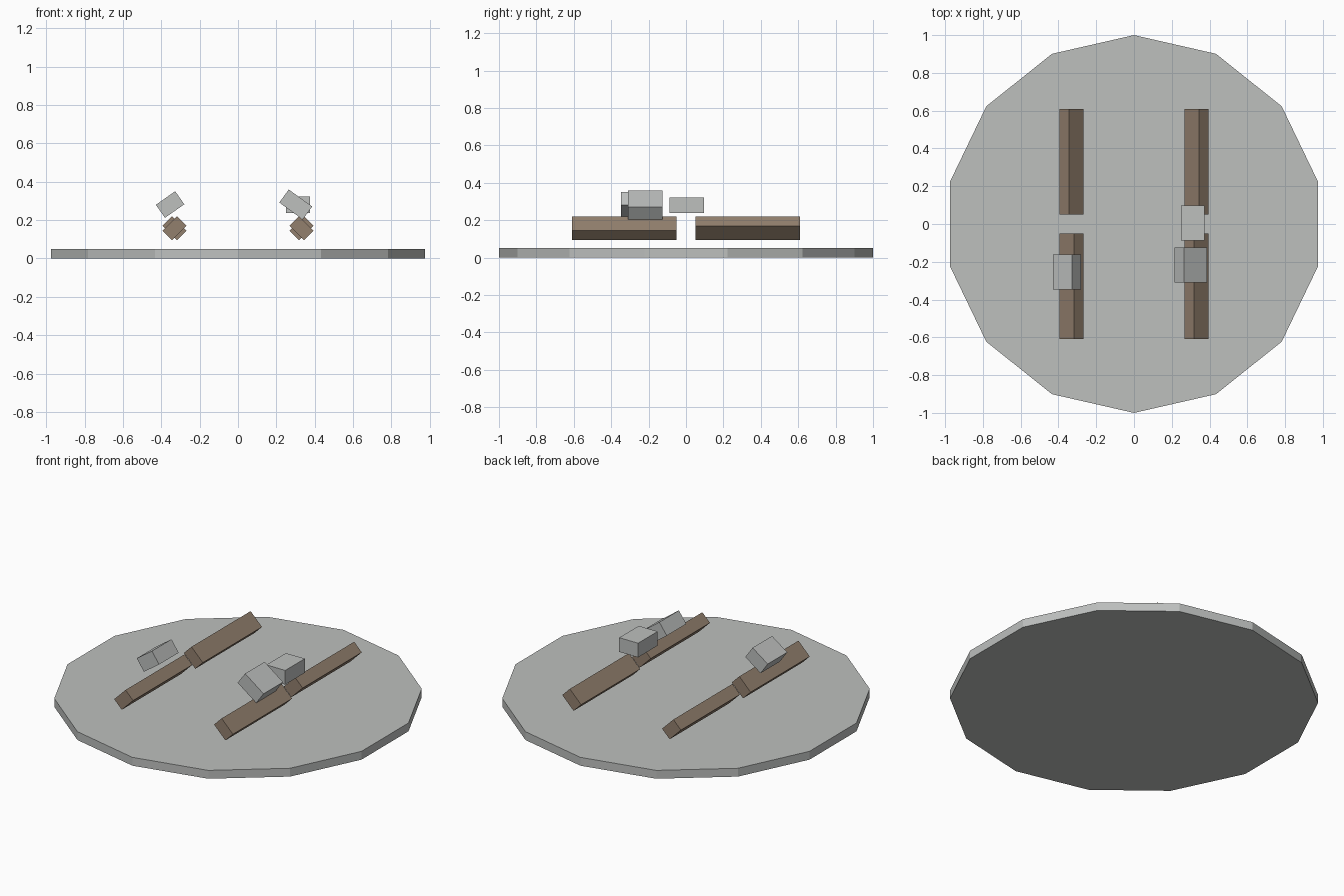
import bpy
import bmesh
from math import sin, cos, pi, radians
from mathutils import Matrix, Vector

cube = bpy.data.objects.get("Cube")
if cube:
    bpy.data.objects.remove(cube, do_unlink=True)


def make_material(name, rgb):
    color = (*rgb, 1.0)
    mat = bpy.data.materials.new(name)
    mat.use_nodes = True
    mat.diffuse_color = color
    shader = next(n for n in mat.node_tree.nodes if n.type == "BSDF_PRINCIPLED")
    shader.inputs["Base Color"].default_value = color
    shader.inputs["Roughness"].default_value = 0.9
    return mat


stone = make_material("stone grey", (0.51, 0.525, 0.515))
wood = make_material("wood brown", (0.29, 0.215, 0.155))


def add_object(name, bm, mat):
    bmesh.ops.recalc_face_normals(bm, faces=bm.faces)
    mesh = bpy.data.meshes.new(name)
    bm.to_mesh(mesh)
    bm.free()
    mesh.materials.append(mat)
    obj = bpy.data.objects.new(name, mesh)
    bpy.context.scene.collection.objects.link(obj)
    return obj


def add_box(name, center, size, tilt, mat):
    """Box rolled about its length, which runs along y."""
    bm = bmesh.new()
    bmesh.ops.create_cube(bm, size=1.0, matrix=Matrix.Diagonal((*size, 1.0)))
    obj = add_object(name, bm, mat)
    obj.location = center
    obj.rotation_euler.y = radians(tilt)
    return obj


# Flat fourteen-sided base
SIDES = 14
bm = bmesh.new()
ring = [bm.verts.new((sin(2 * pi * i / SIDES), cos(2 * pi * i / SIDES), 0))
        for i in range(SIDES)]
bottom = bm.faces.new(ring)
top = bmesh.ops.extrude_face_region(bm, geom=[bottom], use_keep_orig=True)["geom"]
bmesh.ops.translate(bm, vec=Vector((0, 0, 0.05)),
                    verts=[v for v in top if isinstance(v, bmesh.types.BMVert)])
add_object("round_base", bm, stone)

# Four wooden beams in two rows, rolled in alternating directions
for side, sx in (("right", -1), ("left", 1)):
    for end, sy in (("front", -1), ("back", 1)):
        add_box(f"beam_{end}_{side}", (0.331 * sx, 0.33 * sy, 0.157),
                (0.106, 0.56, 0.071), -45 * sx * sy, wood)

# Loose stone blocks above the beams
add_box("block_right", (-0.354, -0.255, 0.281), (0.123, 0.185, 0.083), -35, stone)
add_box("block_left_front", (0.301, -0.218, 0.281), (0.151, 0.185, 0.084), 36, stone)
add_box("block_left_middle", (0.312, 0.005, 0.28), (0.125, 0.185, 0.085), 0, stone)
